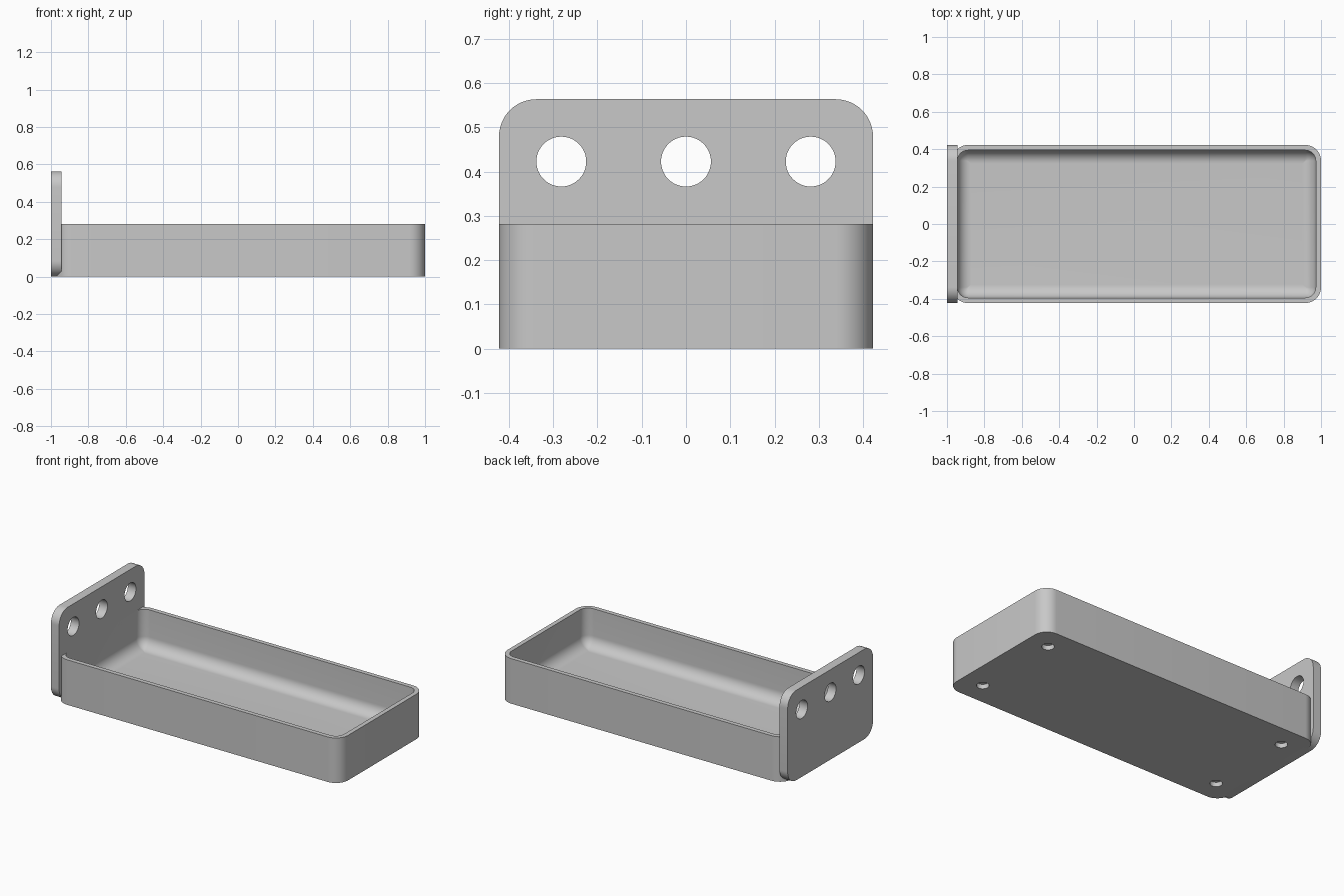
import bpy, bmesh
from math import sin, cos, pi, radians
from mathutils import Matrix, Vector

cube = bpy.data.objects.get("Cube")
if cube:
    bpy.data.objects.remove(cube, do_unlink=True)

MM = 2 / 142            # design unit: the whole part is 142 units long
HALF_W = 30 * MM        # half width
WALL, FLOOR = 2 * MM, 3 * MM
TRAY_H, PLATE_H, PLATE_T = 20 * MM, 40 * MM, 4 * MM
CORNER = 6 * MM
FILLET = 5 * MM
TRAY_X0, TRAY_X1 = -1 + WALL, 1.0

grey = bpy.data.materials.new("plain grey")
grey.use_nodes = True
colour = (0.58, 0.58, 0.58, 1)
grey.diffuse_color = colour
grey.node_tree.nodes["Principled BSDF"].inputs["Base Color"].default_value = colour


def rounded_rect(u0, u1, v0, v1, r, steps=12):
    """Counter-clockwise outline of a rectangle with round corners."""
    centres = [(u1 - r, v1 - r), (u0 + r, v1 - r), (u0 + r, v0 + r), (u1 - r, v0 + r)]
    return [(cu + r * cos((q + i / steps) * pi / 2), cv + r * sin((q + i / steps) * pi / 2))
            for q, (cu, cv) in enumerate(centres) for i in range(steps + 1)]


def loft(name, rings):
    """Skin a stack of matching rings and cap both ends."""
    bm = bmesh.new()
    loops = [[bm.verts.new(p) for p in ring] for ring in rings]
    n = len(loops[0])
    for a, b in zip(loops, loops[1:]):
        for i in range(n):
            j = (i + 1) % n
            bm.faces.new((a[i], a[j], b[j], b[i]))
    bm.faces.new(loops[0][::-1])
    bm.faces.new(loops[-1])
    bmesh.ops.recalc_face_normals(bm, faces=bm.faces)
    return finish(name, bm)


def finish(name, bm):
    mesh = bpy.data.meshes.new(name)
    bm.to_mesh(mesh)
    bm.free()
    mesh.materials.append(grey)
    obj = bpy.data.objects.new(name, mesh)
    bpy.context.collection.objects.link(obj)
    return obj


def drill(obj, centres, radius, depth, axis):
    """Cut round holes centred on the given points, along the axis."""
    bm = bmesh.new()
    turn = Vector((0, 0, 1)).rotation_difference(Vector(axis)).to_matrix().to_4x4()
    for c in centres:
        bmesh.ops.create_cone(bm, cap_ends=True, segments=48, radius1=radius, radius2=radius,
                              depth=depth, matrix=Matrix.Translation(c) @ turn)
    cutter = finish("hole_cutter", bm)
    cutter.hide_render = True
    mod = obj.modifiers.new("holes", 'BOOLEAN')
    mod.operation, mod.solver, mod.object = 'DIFFERENCE', 'EXACT', cutter
    select(obj)
    bpy.ops.object.modifier_apply(modifier=mod.name)
    bpy.data.objects.remove(cutter, do_unlink=True)


def select(obj):
    bpy.ops.object.select_all(action='DESELECT')
    obj.select_set(True)
    bpy.context.view_layer.objects.active = obj


def tray_ring(inset, z, r):
    return [(x, y, z) for x, y in rounded_rect(TRAY_X0 + inset, TRAY_X1 - inset,
                                               -HALF_W + inset, HALF_W - inset, r)]


# Tray: outer wall, rim, inner wall, then a round fillet into the floor
rings = [tray_ring(0, 0, CORNER), tray_ring(0, TRAY_H, CORNER),
         tray_ring(WALL, TRAY_H, CORNER - WALL)]
STEPS = 12
for k in range(STEPS + 1):
    a = k / STEPS * pi / 2
    inset = FILLET * (1 - cos(a))
    rings.append(tray_ring(WALL + inset, FLOOR + FILLET * (1 - sin(a)),
                           max(CORNER - WALL - inset, 0.001)))
tray = loft("tray", rings)

# Four blind round recesses under the floor
drill(tray, [(x, y, 0) for x in (TRAY_X0 + 10 * MM, TRAY_X1 - 10 * MM)
             for y in (-20 * MM, 20 * MM)], 2.5 * MM, 4 * MM, (0, 0, 1))

# Upright mounting plate with three through holes
outline = rounded_rect(-HALF_W, HALF_W, 0, PLATE_H, CORNER)
plate = loft("mounting_plate", [[(x, y, z) for y, z in outline] for x in (-1, -1 + PLATE_T)])
drill(plate, [(-1 + PLATE_T / 2, y * MM, 30 * MM) for y in (-20, 0, 20)],
      4 * MM, 3 * PLATE_T, (1, 0, 0))

for part in (tray, plate):
    select(part)
    bpy.ops.object.shade_smooth_by_angle(angle=radians(30))
